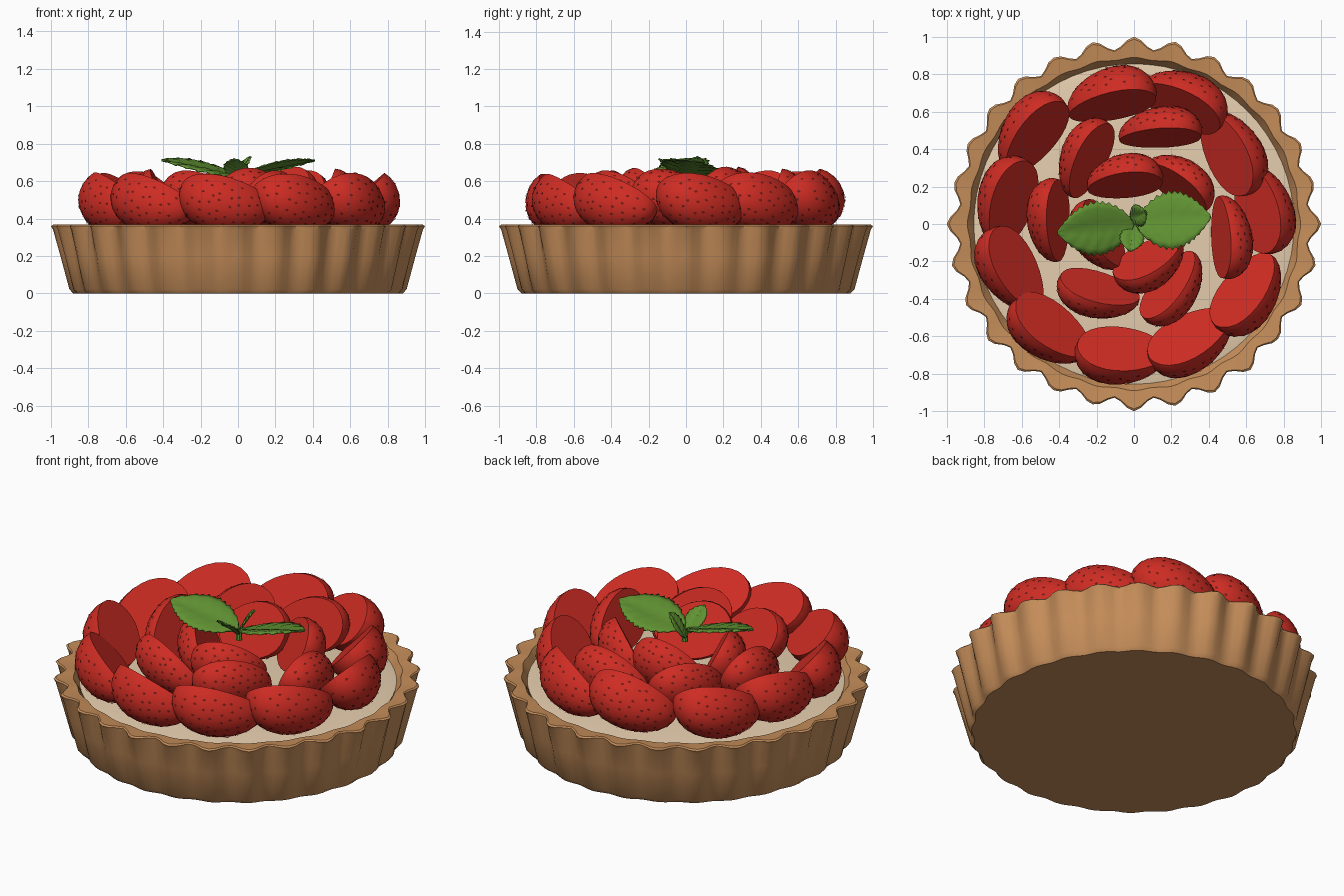
import bpy, bmesh, math, random
from mathutils import Vector, Matrix

if "Cube" in bpy.data.objects:
    bpy.data.objects.remove(bpy.data.objects["Cube"])
random.seed(4)

def material(name, rgb):
    m = bpy.data.materials.new(name)
    lin = [(c / 255 / 12.92) if c < 11 else ((c / 255 + 0.055) / 1.055) ** 2.4 for c in rgb]
    m.diffuse_color = (*lin, 1)
    m.use_nodes = True
    m.node_tree.nodes["Principled BSDF"].inputs["Base Color"].default_value = m.diffuse_color
    return m

CRUST = material("baked crust", (198, 142, 90))
CREAM = material("cream", (230, 206, 174))
RED = material("strawberry red", (206, 44, 35))
SEED = material("dark seed", (112, 26, 20))
GREEN = material("mint green", (96, 146, 50))

def finish(name, bm, mats, angle=40):
    me = bpy.data.meshes.new(name)
    bm.normal_update()
    bm.to_mesh(me)
    bm.free()
    ob = bpy.data.objects.new(name, me)
    bpy.context.collection.objects.link(ob)
    for m in mats:
        me.materials.append(m)
    bpy.ops.object.select_all(action='DESELECT')
    ob.select_set(True)
    bpy.context.view_layer.objects.active = ob
    bpy.ops.object.shade_smooth_by_angle(angle=math.radians(angle))
    return ob

def lathe(bm, profile, flutes, steps):
    """Rings of (radius, z, flute depth), capped at both ends."""
    n = flutes * steps
    jit = [random.uniform(0.5, 1) for _ in range(flutes)]
    for q in range(4):
        jit[q * flutes // 4] = 1
    rings = []
    for r, z, amp in profile:
        ring = []
        for i in range(n):
            a = 2 * math.pi * i / n
            f = math.cos(2 * math.pi * i / steps)
            k = jit[((i + steps // 2) // steps) % flutes] if f > 0 else 1
            rr = r + amp * f * k
            ring.append(bm.verts.new((rr * math.cos(a), rr * math.sin(a), z)))
        rings.append(ring)
    for p, q in zip(rings, rings[1:]):
        for i in range(n):
            j = (i + 1) % n
            bm.faces.new((p[i], p[j], q[j], q[i]))
    bm.faces.new(rings[0][::-1])
    bm.faces.new(rings[-1])

# Fluted pastry shell
bm = bmesh.new()
lathe(bm, [(0.872, 0, 0.008), (0.89, 0.022, 0.011), (0.93, 0.2, 0.019), (0.96, 0.34, 0.028),
           (0.967, 0.36, 0.033), (0.958, 0.367, 0.03), (0.885, 0.36, 0.006), (0.845, 0.30, 0)], 28, 6)
finish("pastry_shell", bm, [CRUST], 38)

# Cream filling
bm = bmesh.new()
lathe(bm, [(0.85, 0.28, 0), (0.856, 0.318, 0), (0.8, 0.328, 0), (0.4, 0.338, 0)], 16, 4)
finish("cream_filling", bm, [CREAM])

def strawberry(name, x, y, z, out, tilt, length, width, depth, roll=19):
    """Half berry: cut face looks inward and up, seeded dome looks outward."""
    o, t, r = math.radians(out), math.radians(tilt), math.radians(roll)
    O, T, Z = Vector((math.cos(o), math.sin(o), 0)), Vector((-math.sin(o), math.cos(o), 0)), Vector((0, 0, 1))
    N = O * math.cos(t) - Z * math.sin(t)
    U = Z * math.cos(t) + O * math.sin(t)
    X, Y = T * math.cos(r) - U * math.sin(r), U * math.cos(r) + T * math.sin(r)
    mat = Matrix((X, Y, N)).transposed().to_4x4()
    mat.translation = (x, y, z)

    def shape(p):
        k = 1 - 0.12 * p.x
        return Vector((p.x * length, p.y * width * k, p.z * depth * k))

    bm = bmesh.new()
    bmesh.ops.create_uvsphere(bm, u_segments=20, v_segments=14, radius=1,
                              matrix=Matrix.Rotation(math.pi / 2, 4, 'Y'))
    bmesh.ops.bisect_plane(bm, geom=bm.verts[:] + bm.edges[:] + bm.faces[:], dist=1e-5,
                           plane_co=(0, 0, -0.2), plane_no=(0, 0, 1), clear_inner=True)
    bmesh.ops.holes_fill(bm, edges=[e for e in bm.edges if e.is_boundary], sides=0)
    bmesh.ops.recalc_face_normals(bm, faces=bm.faces[:])
    for v in bm.verts:
        v.co = shape(v.co)
    # seeds: small raised diamonds in staggered rows over the dome
    rows = 10
    for i in range(rows):
        u = -0.92 + 1.84 * i / (rows - 1)
        count = max(4, round(10 * math.sqrt(1 - u * u)))
        for j in range(count):
            a = math.pi * (j + 0.3 + 0.4 * (i % 2) + random.uniform(-0.2, 0.2)) / count
            uu = u + random.uniform(-0.05, 0.05)
            w = math.sqrt(1 - uu * uu)
            d = Vector((uu, w * math.cos(a), w * math.sin(a)))
            p = shape(d)
            n = Vector((d.x / length, d.y / width, d.z / depth)).normalized()
            e1 = (Vector((1, 0, 0)) - n * n.x).normalized()
            e2 = n.cross(e1)
            c = p + n * 0.002
            f = bm.faces.new([bm.verts.new(c + q) for q in
                              (e1 * 0.011, e2 * 0.008, e1 * -0.011, e2 * -0.008)])
            f.material_index = 1
    bm.transform(mat)
    finish(name, bm, [RED, SEED], 45)

# Outer ring: x, y, outward direction, tilt
outer = [(-0.12, 0.66, 97, 28), (0.26, 0.645, 56, 36), (0.515, 0.38, 16, 44), (0.68, 0.08, 4, 46),
         (0.60, -0.37, -48, 46), (0.30, -0.62, -72, 48), (-0.07, -0.69, -105, 48),
         (-0.45, -0.56, -138, 46), (-0.65, -0.24, -162, 44), (-0.67, 0.12, 152, 46), (-0.54, 0.48, 133, 40)]
for i, (x, y, a, t) in enumerate(outer):
    strawberry(f"outer_strawberry_{i + 1}", x, y, 0.495, a, t, 0.25, 0.16, 0.18)

# Middle ring
middle = [(-0.25, 0.35, 148, 32), (0.14, 0.485, 90, 20), (0.49, -0.07, 0, 20),
          (0.20, -0.34, -43, 32), (-0.19, -0.36, -112, 32), (-0.43, 0.02, 176, 24)]
for i, (x, y, a, t) in enumerate(middle):
    strawberry(f"middle_strawberry_{i + 1}", x, y, 0.5, a, t, 0.23, 0.155, 0.14)

# Centre cluster
centre = [(-0.05, 0.23, 93, 26), (0.24, 0.21, 48, 26), (0.08, -0.20, -66, 32), (-0.18, -0.06, 205, 28)]
for i, (x, y, a, t) in enumerate(centre):
    strawberry(f"centre_strawberry_{i + 1}", x, y, 0.515 if i < 3 else 0.49, a, t, 0.21, 0.158, 0.14)

def leaf(name, base, heading, pitch, bank, length, half):
    """Serrated leaf with a V fold and rippled side veins."""
    bm = bmesh.new()
    n, m = 26, 4
    grid = []
    for i in range(n + 1):
        s = i / n
        w = half * max(0.03, math.sin(math.pi * s ** 0.85)) ** 0.8
        row = []
        for j in range(-m, m + 1):
            v = j / m
            edge = 1 if abs(j) < m else (1.05 if i % 2 else 0.93)
            back = 0.02 * abs(v) * math.sin(math.pi * s)
            z = 0.035 * abs(v) * math.sin(math.pi * s) - 0.03 * v * v * math.sin(math.pi * s)
            z += 0.003 * math.sin((s * 6 - abs(v) * 1.2) * 2 * math.pi) * min(1, 2 * abs(v)) - 0.04 * s * s * length
            row.append(bm.verts.new((s * length + back, v * w * edge, z)))
        grid.append(row)
    for p, q in zip(grid, grid[1:]):
        for j in range(2 * m):
            bm.faces.new((p[j], q[j], q[j + 1], p[j + 1]))
    bm.transform(Matrix.Translation(base) @ Matrix.Rotation(math.radians(heading), 4, 'Z')
                 @ Matrix.Rotation(math.radians(-pitch), 4, 'Y') @ Matrix.Rotation(math.radians(bank), 4, 'X'))
    ob = finish(name, bm, [GREEN], 50)
    sol = ob.modifiers.new("thickness", 'SOLIDIFY')
    sol.thickness = 0.006

# Mint sprig
leaf("left_mint_leaf", (0.0, 0.0, 0.63), 187, 14, -12, 0.42, 0.145)
leaf("right_mint_leaf", (0.01, 0.0, 0.63), 6, 14, -10, 0.41, 0.155)
leaf("front_small_leaf", (0.0, 0.0, 0.60), 262, 42, 0, 0.19, 0.065)
leaf("upright_small_leaf", (-0.02, 0.03, 0.59), 20, 60, 0, 0.17, 0.06)
bm = bmesh.new()
bmesh.ops.create_cone(bm, cap_ends=True, segments=8, radius1=0.018, radius2=0.012, depth=0.07,
                      matrix=Matrix.Translation((0, 0.01, 0.595)))
finish("mint_stem", bm, [GREEN])
